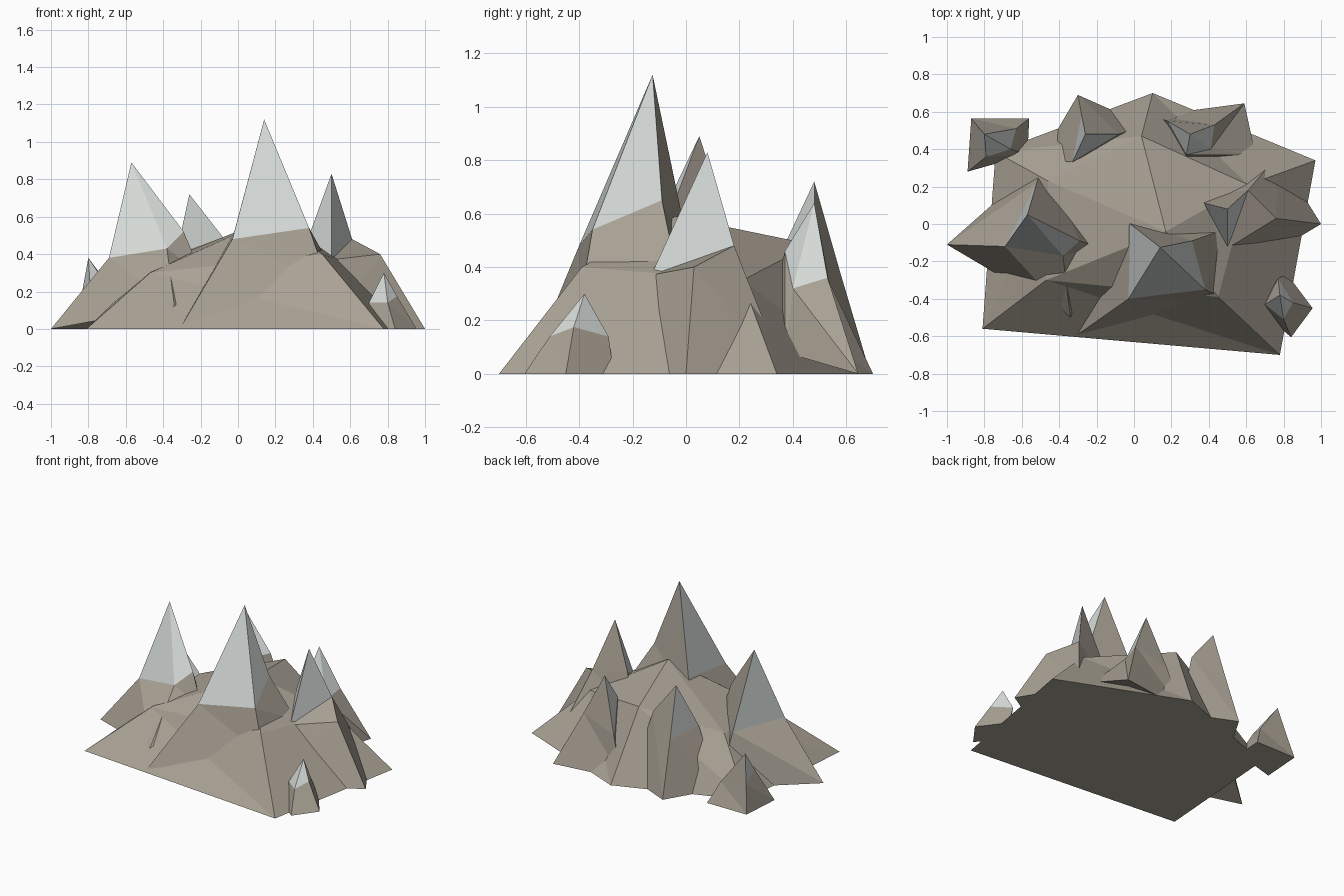
import bpy, bmesh

def material(name, color):
    m = bpy.data.materials.new(name)
    m.diffuse_color = (*color, 1)
    return m

rock = material("rock", (0.40, 0.36, 0.30))
snow = material("snow", (0.66, 0.70, 0.68))

def finish(name, bm):
    bmesh.ops.recalc_face_normals(bm, faces=bm.faces)
    me = bpy.data.meshes.new(name)
    bm.to_mesh(me)
    bm.free()
    me.materials.append(rock)
    me.materials.append(snow)
    bpy.context.collection.objects.link(bpy.data.objects.new(name, me))

def peak(name, apex, ridges, snowy=()):
    """Broken pyramid: every ridge runs apex -> shoulder -> foot, counter-clockwise.
    snowy lists the sides whose upper triangle is snow."""
    bm = bmesh.new()
    top = bm.verts.new(apex)
    rows = [(bm.verts.new(s), bm.verts.new(f)) for s, f in ridges]
    n = len(rows)
    for i in range(n):
        (s0, f0), (s1, f1) = rows[i], rows[(i + 1) % n]
        bm.faces.new((top, s0, s1)).material_index = int(i in snowy)
        bm.faces.new((s0, f0, f1))
        bm.faces.new((s0, f1, s1))
    bm.faces.new([f for s, f in rows])
    bmesh.ops.dissolve_limit(bm, angle_limit=0.02, verts=bm.verts, edges=bm.edges)
    finish(name, bm)

# Broad five-sided mound
peak("base_mound", (0.17, -0.04, 0.59), [
    ((-0.47, -0.30, 0.30), (-0.81, -0.56, 0)),
    ((0.45, -0.39, 0.40), (0.78, -0.70, 0)),
    ((0.61, 0.21, 0.35), (0.97, 0.34, 0)),
    ((0.04, 0.47, 0.485), (0.10, 0.70, 0)),
    ((-0.46, 0.23, 0.34), (-0.74, 0.385, 0))])

# Tallest peak, front centre
peak("main_peak", (0.14, -0.125, 1.12), [
    ((-0.03, -0.40, 0.48), (-0.30, -0.59, 0.02)),
    ((0.38, -0.35, 0.54), (0.48, -0.40, 0.25)),
    ((0.31, -0.09, 0.65), (0.48, -0.03, 0.36)),
    ((-0.02, 0.0, 0.52), (-0.07, 0.05, 0.3))], (0, 1, 3))

# Left peak
peak("left_peak", (-0.57, 0.05, 0.89), [
    ((-0.69, -0.12, 0.38), (-1.0, -0.11, 0)),
    ((-0.38, -0.17, 0.43), (-0.34, -0.50, 0.12)),
    ((-0.29, -0.09, 0.52), (-0.20, -0.12, 0.30)),
    ((-0.52, 0.22, 0.36), (-0.49, 0.34, 0))], (0, 1, 3))

# Right peak
peak("right_peak", (0.50, 0.08, 0.83), [
    ((0.50, -0.13, 0.37), (0.50, -0.30, 0)),
    ((0.61, 0.18, 0.48), (0.77, 0.37, 0)),
    ((0.38, 0.11, 0.50), (0.34, 0.14, 0.25))], (0, 2))

# Ledge jutting out of the right peak
bm = bmesh.new()
for p in [(0.50, -0.13, 0.37), (0.61, 0.18, 0.48), (0.76, 0.03, 0.40),
          (1.0, 0.0, 0), (0.50, -0.30, 0), (0.77, 0.37, 0)]:
    bm.verts.new(p)
bmesh.ops.convex_hull(bm, input=bm.verts)
finish("right_ledge", bm)

# Two back peaks
peak("back_middle_peak", (-0.26, 0.48, 0.72), [
    ((-0.33, 0.33, 0.40), (-0.50, 0.35, 0)),
    ((-0.08, 0.48, 0.49), (0.06, 0.53, 0)),
    ((-0.28, 0.58, 0.37), (-0.30, 0.69, 0))], (0, 2))
peak("back_right_peak", (0.30, 0.48, 0.64), [
    ((0.28, 0.37, 0.46), (0.28, 0.30, 0.15)),
    ((0.41, 0.40, 0.32), (0.65, 0.37, 0.08)),
    ((0.43, 0.53, 0.36), (0.59, 0.645, 0)),
    ((0.18, 0.55, 0.27), (0.10, 0.58, 0))], (0, 1, 3))

# Two small outlying peaks
peak("back_left_small_peak", (-0.80, 0.48, 0.38), [
    ((-0.79, 0.36, 0.22), (-0.89, 0.28, 0)),
    ((-0.66, 0.40, 0.17), (-0.57, 0.37, 0)),
    ((-0.63, 0.51, 0.15), (-0.56, 0.565, 0)),
    ((-0.835, 0.52, 0.19), (-0.87, 0.565, 0))], (0, 1, 3))
peak("front_right_small_peak", (0.78, -0.38, 0.30), [
    ((0.80, -0.51, 0.14), (0.84, -0.605, 0)),
    ((0.85, -0.42, 0.175), (0.955, -0.45, 0)),
    ((0.77, -0.29, 0.14), (0.82, -0.27, 0)),
    ((0.70, -0.43, 0.14), (0.67, -0.46, 0))], (0, 1, 3))
